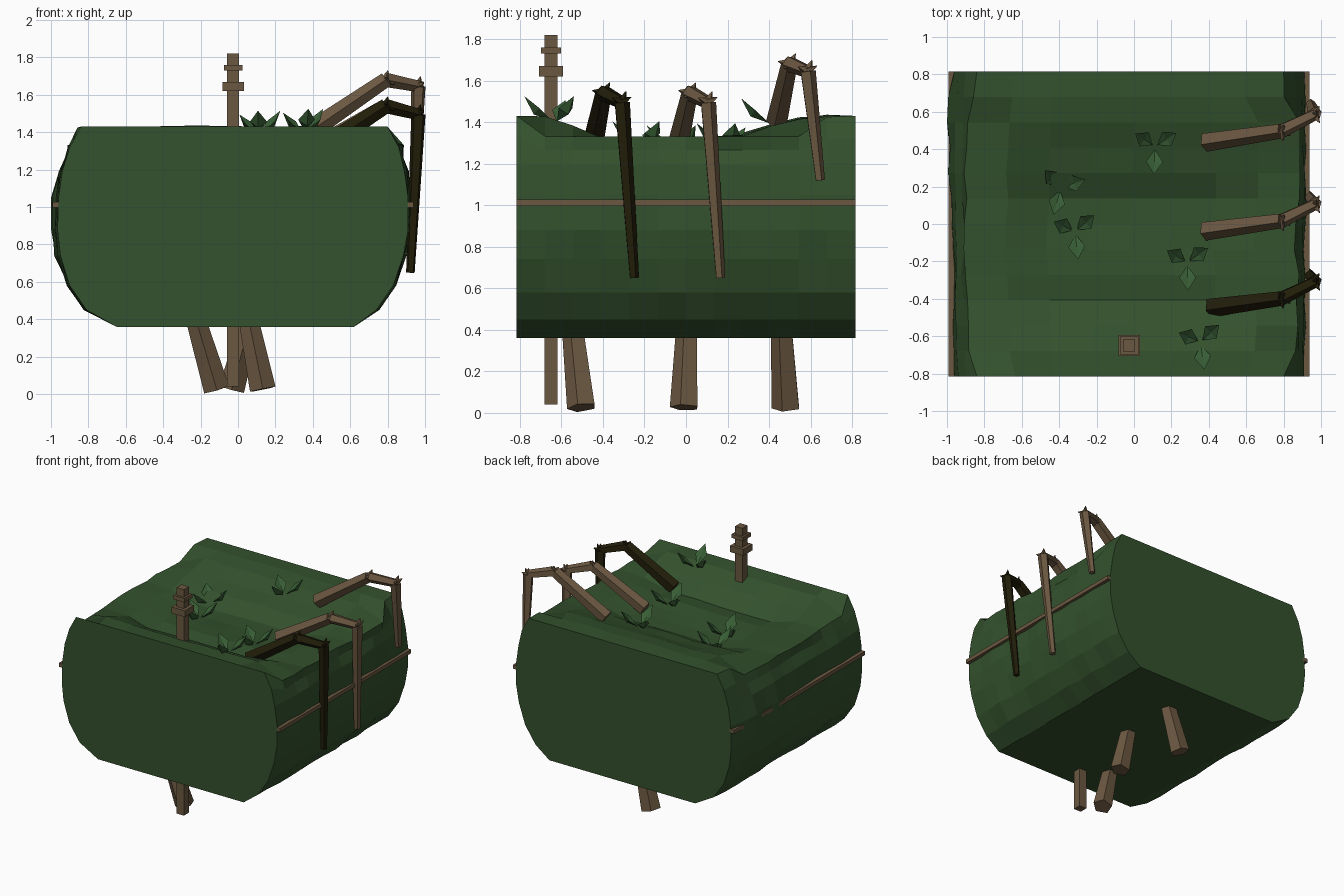
import bpy, bmesh, math, random
from mathutils import Vector

if "Cube" in bpy.data.objects:
    bpy.data.objects.remove(bpy.data.objects["Cube"])

random.seed(4)


def material(name, color):
    m = bpy.data.materials.new(name)
    m.diffuse_color = (*color, 1)
    m.use_nodes = True
    m.node_tree.nodes["Principled BSDF"].inputs["Base Color"].default_value = m.diffuse_color
    return m


MOSS = material("moss green", (0.033, 0.082, 0.026))
LEAF = material("leaf green", (0.040, 0.112, 0.036))
WOOD = material("brown wood", (0.148, 0.097, 0.053))
DARK = material("dark wood", (0.016, 0.013, 0.003))


def finish(bm, name, mat):
    bmesh.ops.recalc_face_normals(bm, faces=bm.faces[:])
    me = bpy.data.meshes.new(name)
    bm.to_mesh(me)
    bm.free()
    me.materials.append(mat)
    ob = bpy.data.objects.new(name, me)
    bpy.context.collection.objects.link(ob)
    return ob


def loft(bm, rings):
    """Join equal closed rings of points and cap both ends."""
    rows = [[bm.verts.new(p) for p in r] for r in rings]
    n = len(rows[0])
    for a, b in zip(rows, rows[1:]):
        for i in range(n):
            j = (i + 1) % n
            bm.faces.new((a[i], a[j], b[j], b[i]))
    bm.faces.new(rows[0])
    bm.faces.new(rows[-1])


def limb(bm, a, b, ra, rb, sides=5, turn=0.3):
    """Tapered straight prism from a to b."""
    a, b = Vector(a), Vector(b)
    d = (b - a).normalized()
    u = d.cross(Vector((0, 1, 0))).normalized()
    v = d.cross(u)
    rings = []
    for p, r in ((a, ra), (b, rb)):
        rings.append([p + r * (math.cos(t) * u + math.sin(t) * v)
                      for t in (turn + math.tau * i / sides for i in range(sides))])
    loft(bm, rings)


def box(bm, center, size):
    made = bmesh.ops.create_cube(bm, size=1)["verts"]
    bmesh.ops.scale(bm, vec=size, verts=made)
    bmesh.ops.translate(bm, vec=center, verts=made)


# Mossy block: side profiles swept along y with an uneven, dished top
STEPS = 12
RIGHT = [(.62, .36), (.74, .45), (.83, .58), (.885, .74), (.91, .88),
         (.91, 1.05), (.89, 1.19), (.86, 1.32)]
LEFT = [(-.65, .36), (-.81, .45), (-.90, .58), (-.95, .74), (-.965, .88),
        (-.96, 1.05), (-.94, 1.19), (-.90, 1.32)]
RIM_Z = [1.43, 1.425, 1.385, 1.345, 1.335, 1.342, 1.345, 1.335, 1.350,
         1.392, 1.422, 1.43, 1.43]
DISH_Z = [1.43, 1.42, 1.36, 1.272, 1.288, 1.280, 1.270, 1.268, 1.332,
          1.365, 1.412, 1.43, 1.43]
EDGE_Z = [1.43] + [1.332] * 10 + [1.425, 1.43]
TOP_CUTS = 7


def station(k):
    y = -.815 + 1.63 * k / STEPS
    inner = 0 < k < STEPS
    wob = (lambda s: random.uniform(-s, s)) if inner else (lambda s: 0)
    edge = EDGE_Z[k]
    drop = (1.43 - edge) / .1

    def side(profile, sign):
        pts = []
        for i, (x, z) in enumerate(profile):
            if 0 < i and inner:
                x += sign * (.006 + wob(.010))
                if i > 5:
                    x += sign * .010 * drop
                if sign < 0 and 8 <= k <= 11 and 2 < i < 6:
                    x -= .026
            if i == 7:
                z -= .055 * drop
            pts.append(Vector((max(x, -1), y, z)))
        return pts

    right, left = side(RIGHT, 1), side(LEFT, -1)
    xr = .80 + .075 * drop + wob(.018)
    xl = -.84 - .06 * drop + wob(.018)
    top = [Vector((xr, y, edge))]
    for i in range(1, TOP_CUTS + 1):
        x = xr + (xl - xr) * i / (TOP_CUTS + 1)
        w = .25 if i in (1, TOP_CUTS) else 1
        z = RIM_Z[k] + (DISH_Z[k] - RIM_Z[k]) * w
        top.append(Vector((x, y, z + wob(.006))))
    top.append(Vector((xl, y, edge)))
    return right + top + left[::-1]


bm = bmesh.new()
loft(bm, [station(k) for k in range(STEPS + 1)])
finish(bm, "mossy_block", MOSS)

# Thin rails along both flanks
for name, x in (("right_rail", .915), ("left_rail", -.968)):
    bm = bmesh.new()
    box(bm, (x, 0, 1.012), (.045, 1.63, .03))
    finish(bm, name, WOOD)

# Square post with two collars, passing through the block
bm = bmesh.new()
PX, PY = -.026, -.65
box(bm, (PX, PY, .93), (.064, .064, 1.78))
box(bm, (PX, PY, 1.745), (.098, .098, .03))
box(bm, (PX, PY, 1.645), (.114, .114, .05))
finish(bm, "post", WOOD)

# Stakes poking out of the underside
STAKES = [((-.25, -.55, .48), (-.115, -.50, .026)),
          ((.04, .01, .48), (.132, -.005, .026)),
          ((.09, .46, .48), (-.035, .485, .026))]
for i, (a, b) in enumerate(STAKES):
    bm = bmesh.new()
    limb(bm, a, b, .052, .073)
    finish(bm, f"under_stake_{i + 1}", WOOD)

# Bent, thorny branches reaching over the right flank
BRANCHES = [
    ("back_branch", WOOD, (.385, .44, 1.405), (.79, .50, 1.68), (.965, .585, 1.645), (.945, .645, 1.12)),
    ("middle_branch", WOOD, (.38, -.035, 1.295), (.79, .02, 1.54), (.965, .105, 1.495), (.922, .165, .65)),
    ("front_branch", DARK, (.41, -.445, 1.295), (.79, -.395, 1.54), (.965, -.31, 1.495), (.922, -.25, .65)),
]
for name, mat, root, bend, elbow, tip in BRANCHES:
    bm = bmesh.new()
    limb(bm, root, bend, .054, .042)
    limb(bm, bend, elbow, .040, .032)
    limb(bm, elbow, tip, .040, .024, turn=.9)
    # thorns around both joints
    for joint, dirs in ((bend, ((.2, .5, .9), (.1, -.9, .2), (.8, -.5, -.4))),
                        (elbow, ((.2, .4, 1), (.5, .9, .5), (.5, -.8, .4)))):
        for d in dirs:
            limb(bm, joint, Vector(joint) + Vector(d).normalized() * .058, .028, .002, 4)
    finish(bm, name, mat)


# Leaf tufts: three folded, pointed leaves each
def leaf(bm, base, angle, reach, rise):
    out = Vector((math.cos(angle), math.sin(angle), 0))
    across = Vector((-out.y, out.x, 0))
    up = Vector((0, 0, 1))
    start = base + out * .015
    mid = base + out * reach * .55 + up * rise * .42
    pts = [start, mid + across * .045 + up * .012, base + out * reach + up * rise,
           mid - across * .045 + up * .012, mid + out * .022 - up * .018, mid - up * .006]
    s, l, t, r, under, over = [bm.verts.new(p) for p in pts]
    for a, b in ((s, l), (l, t), (t, r), (r, s)):
        bm.faces.new((a, b, over))
        bm.faces.new((b, a, under))


# tuft position and turn in degrees
TUFTS = [((.112, .415, 1.395), 0), ((-.39, .195, 1.275), -14), ((-.315, -.04, 1.265), 8),
         ((.285, -.205, 1.285), 3), ((.355, -.63, 1.405), 10)]
for i, (place, turn) in enumerate(TUFTS):
    bm = bmesh.new()
    for deg, reach, rise in ((-92, .15, .12), (32, .135, .12), (147, .125, .10)):
        leaf(bm, Vector(place), math.radians(deg + turn), reach, rise)
    finish(bm, f"leaf_tuft_{i + 1}", LEAF)
